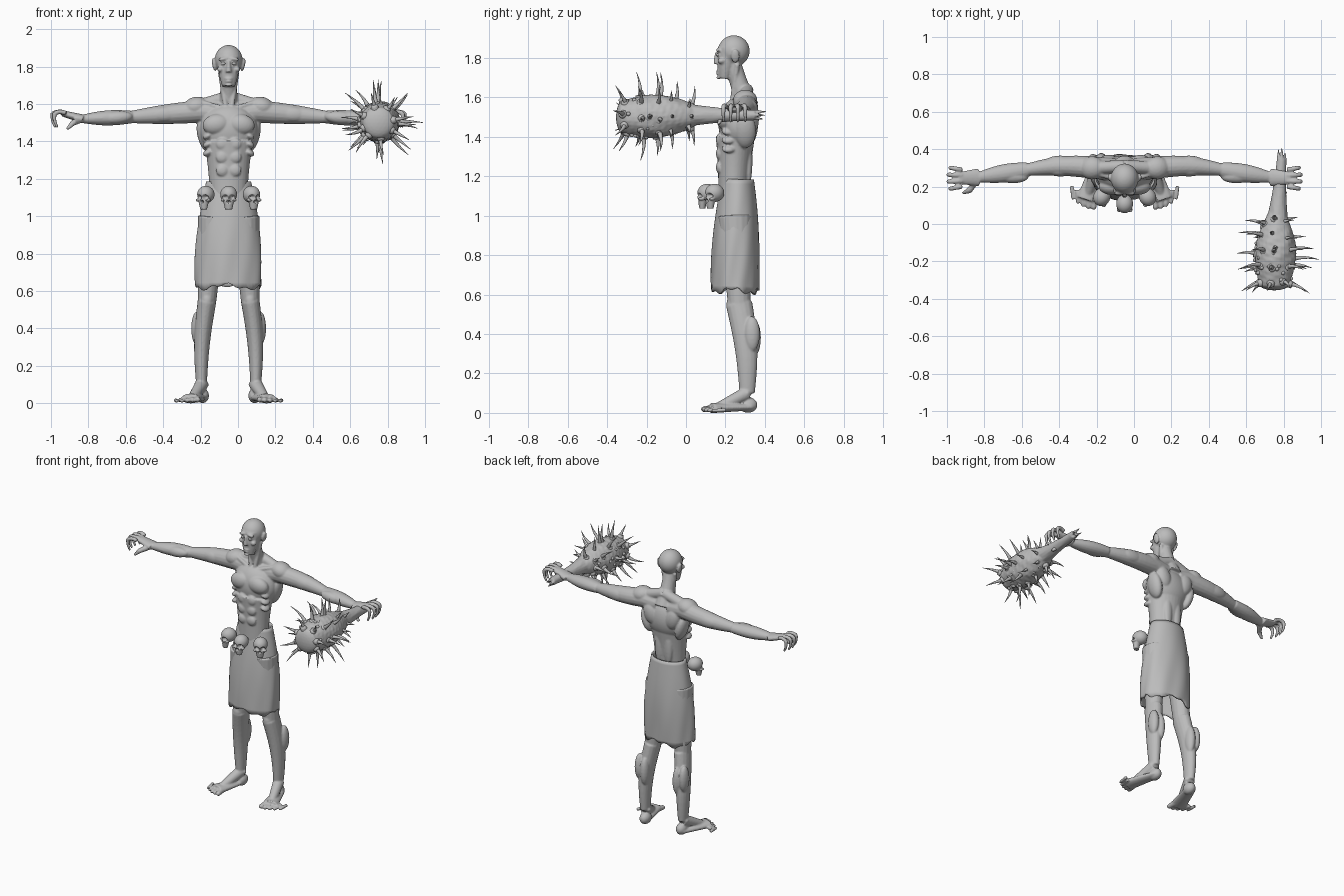
import bpy, bmesh, math, random
from mathutils import Vector, Matrix

random.seed(7)
if "Cube" in bpy.data.objects:
    bpy.data.objects.remove(bpy.data.objects["Cube"])

centre_x = -.05
across, forward, upward = Vector((1, 0, 0)), Vector((0, 1, 0)), Vector((0, 0, 1))
still = Vector((0, 0, 0))

grey = bpy.data.materials.new("clay grey")
grey.use_nodes = True
grey.diffuse_color = (.5, .5, .5, 1)
grey.node_tree.nodes["Principled BSDF"].inputs["Base Color"].default_value = grey.diffuse_color


def finish(name, bm, place=still, voxel=0, relaxing=2):
    """Turn a bmesh into a smooth object, optionally fused by remeshing."""
    bmesh.ops.recalc_face_normals(bm, faces=bm.faces)
    for face in bm.faces:
        face.smooth = True
    mesh = bpy.data.meshes.new(name)
    bm.to_mesh(mesh)
    bm.free()
    mesh.materials.append(grey)
    ob = bpy.data.objects.new(name, mesh)
    ob.location = place
    bpy.context.collection.objects.link(ob)
    if voxel:
        fuse = ob.modifiers.new("fuse", 'REMESH')
        fuse.mode, fuse.voxel_size, fuse.use_smooth_shade = 'VOXEL', voxel, True
        relax = ob.modifiers.new("relax", 'SMOOTH')
        relax.factor, relax.iterations = .5, relaxing
    return ob


def limb(bm, start, end, first, last, swell=0, flat=1, bow=still, ref=forward,
         sides=16, steps=10, cap=True, bump=None):
    """Tapering tube between two points; it can swell, bow sideways and be flattened along ref."""
    start, end, bow = Vector(start), Vector(end), Vector(bow)
    rings = []
    for i in range(steps + 1):
        t = i / steps
        arch = math.sin(math.pi * t)
        tangent = (end - start + bow * math.pi * math.cos(math.pi * t)).normalized()
        side = tangent.cross(ref).normalized()
        depth = side.cross(tangent) * flat
        radius = first + (last - first) * t + swell * arch
        ring = []
        for k in range(sides):
            a = math.tau * k / sides
            size = radius * (bump(t, a) if bump else 1)
            ring.append(bm.verts.new(start.lerp(end, t) + bow * arch
                                     + (side * math.cos(a) + depth * math.sin(a)) * size))
        rings.append(ring)
    for lower, upper in zip(rings, rings[1:]):
        for k in range(sides):
            j = (k + 1) % sides
            bm.faces.new((lower[k], lower[j], upper[j], upper[k]))
    if cap:
        bm.faces.new(rings[0])
        bm.faces.new(rings[-1])
    return rings


def lump(bm, at, size, tilt=0, detail=3):
    """Ellipsoid, tilted about the front-to-back axis."""
    place = Matrix.Translation(at) @ Matrix.Rotation(tilt, 4, 'Y') @ Matrix.Diagonal((*size, 1))
    bmesh.ops.create_icosphere(bm, subdivisions=detail, radius=1, matrix=place)


# --- Body, left half first: joints ---
body = bmesh.new()
shoulder, elbow, wrist = Vector((.15, .3, 1.56)), Vector((.52, .29, 1.53)), Vector((.78, .25, 1.52))
palm = Vector((.89, .245, 1.55))
hip, knee, ankle = Vector((.09, .25, 1)), Vector((.115, .27, .55)), Vector((.145, .31, .1))

# Face side: brow, cheek, lid and ear
lump(body, (.028, .165, 1.84), (.028, .012, .01), .15)
lump(body, (.045, .18, 1.785), (.017, .02, .015))
lump(body, (.028, .167, 1.815), (.013, .01, .01))
lump(body, (.077, .25, 1.81), (.011, .022, .036), .2)

# Neck cord, collar bone and shoulder slope
limb(body, (.045, .26, 1.77), (.015, .235, 1.58), .013, .013)
limb(body, (.01, .23, 1.57), (.15, .27, 1.61), .013, .013)
limb(body, (0, .31, 1.64), shoulder + upward * .03, .032, .036)

# Chest, belly, flank and back muscles
lump(body, (.065, .2, 1.49), (.075, .045, .056), .15)
for row in range(3):
    lump(body, (.034, .17, 1.245 + .07 * row), (.034, .018, .033))
    lump(body, (.11, .215, 1.34 + .045 * row), (.03, .035, .018), .5)
lump(body, (.13, .3, 1.43), (.036, .055, .09), .25)
lump(body, (.085, .335, 1.49), (.05, .035, .075), .3)
lump(body, (.035, .315, 1.28), (.032, .022, .13))

# Arm
limb(body, (.05, .29, 1.55), shoulder, .06, .06)
limb(body, shoulder, elbow, .06, .033, .006, bow=forward * .015)
limb(body, elbow, wrist, .034, .023, .012, 1.2)
limb(body, wrist, palm, .024, .016, flat=2)
lump(body, shoulder + upward * .025 + across * .025, (.07, .062, .053), .25)
for swing in (-1, 1):
    lump(body, shoulder.lerp(elbow, .52) + forward * (.015 + .02 * swing), (.085, .036, .043), .05)
lump(body, elbow.lerp(wrist, .3) - forward * .025, (.085, .035, .035), .08)

# Hand: four fingers curl down, the thumb reaches forward
for finger in (-1.5, -.5, .5, 1.5):
    reach = across * .01 * (1 - abs(finger))
    knuckle = palm + forward * .03 * finger - across * .02
    bend = palm + forward * .037 * finger + across * .045 + reach
    limb(body, knuckle, bend, .013, .012, bow=upward * .008, steps=6)
    limb(body, bend, bend - upward * .075 - across * .015, .012, .007, bow=across * .008, steps=6)
thumb = wrist + Vector((.05, -.07, -.02))
limb(body, wrist, thumb, .018, .016, ref=upward)
limb(body, thumb, thumb + Vector((.035, -.015, -.035)), .016, .008)

# Leg
limb(body, hip, knee, .075, .05, flat=1.15)
limb(body, knee, ankle, .05, .029, .003, 1.35, (.012, .015, 0))
lump(body, knee - forward * .035, (.032, .03, .045))
lump(body, (.17, .335, .4), (.03, .04, .09))
lump(body, (.125, .34, .38), (.03, .04, .1))
lump(body, ankle, (.04, .022, .02))

# Foot: heel, sole, instep and toes
lump(body, (.14, .315, .04), (.035, .047, .04))
limb(body, (.14, .33, .03), (.205, .13, .025), .035, .053, flat=.5, ref=upward)
limb(body, ankle, (.195, .16, .025), .036, .025)
for toe in range(5):
    thick = .019 - .002 * toe
    tip = Vector((.165 + .028 * toe, .09 + .003 * toe * toe, thick))
    limb(body, tip + Vector((.006, .065, .005)), tip, thick, thick * .8, ref=upward, steps=6)
    lump(body, tip, (thick * .8,) * 3, 0, 2)

# Mirror the half to the other side
half = bmesh.ops.duplicate(body, geom=body.verts[:] + body.edges[:] + body.faces[:])["geom"]
for part in half:
    if isinstance(part, bmesh.types.BMVert):
        part.co.x *= -1

# Middle of the body: belly, ribs, neck, skull and face
limb(body, (0, .24, 1.1), (0, .25, 1.4), .1, .13, -.005, .76, sides=32)
lump(body, (0, .265, 1.46), (.155, .1, .14), 0, 4)
limb(body, (0, .31, 1.55), (0, .235, 1.77), .062, .046, -.008)
lump(body, (0, .243, 1.836), (.074, .08, .079), 0, 4)
limb(body, (0, .215, 1.85), (0, .195, 1.695), .063, .035, .006, .85)
limb(body, (0, .155, 1.83), (0, .155, 1.77), .008, .016)
for height, width in ((1.735, .022), (1.72, .02), (1.7, .018)):
    lump(body, (0, .165, height), (width, .012, .007))
finish("body", body, across * centre_x, .0055, 3)

# --- Eyes ---
eyes = bmesh.new()
for side in (-1, 1):
    lump(eyes, (side * .028, .163, 1.816), (.011, .009, .008))
finish("eyes", eyes, across * centre_x)

# --- Wrap skirt with soft folds and uneven hem ---
skirt = bmesh.new()


def folds(t, a):
    return 1 + t * (.03 * math.sin(5 * a + 1) * math.sin(4 * t + 2) + .018 * math.sin(9 * a + 6 * t))


cloth = limb(skirt, (0, .262, 1.185), (0, .248, .62), .12, .177, .02, .69,
             sides=56, steps=24, cap=False, bump=folds)
for k, vert in enumerate(cloth[-1]):
    a = math.tau * k / len(cloth[-1])
    vert.co.z += .012 * math.sin(4 * a + 2) + .008 * math.sin(11 * a)
skirt_object = finish("skirt", skirt, across * centre_x)
skirt_object.modifiers.new("cloth", 'SOLIDIFY').thickness = .01

# --- Three skull ornaments on the waist ---
for name, side in (("right", -1), ("middle", 0), ("left", 1)):
    skull = bmesh.new()
    lump(skull, (0, 0, .016), (.045, .05, .046), 0, 5)
    limb(skull, (0, -.024, 0), (0, -.025, -.064), .034, .019, flat=.8, sides=32, steps=24)
    for cheek in (-1, 1):
        lump(skull, (cheek * .03, -.03, -.014), (.012, .016, .009))
    # Press in the eye sockets and nose hole
    for hole_x, hole_z, size in ((-.018, 0, .016), (.018, 0, .016), (0, -.023, .009)):
        for vert in skull.verts:
            off = math.hypot(vert.co.x - hole_x, vert.co.z - hole_z) / size
            if off < 1 and vert.co.y < -.015:
                vert.co.y += .024 * (1 - off * off)
    skull.transform(Matrix.Rotation(side / 2, 4, 'Z'))
    finish("skull_" + name, skull, (centre_x + side * .122, .108 + .037 * abs(side), 1.1), .003)

# --- Club: knobbly head tapering to a splintered handle ---
club = bmesh.new()
core = Vector((.75, -.19, 1.5))
grip = Vector((.79, .35, 1.51))


def knots(t, a):
    return 1 + .035 * math.sin(6 * a + 30 * t) * math.sin(19 * t)


limb(club, core - forward * .14, (.765, .06, 1.51), .08, .047, .045, ref=upward, sides=28, steps=20, bump=knots)
lump(club, core - forward * .13, (.083, .035, .083))
limb(club, (.765, 0, 1.51), grip, .06, .026, -.006, ref=upward, bump=knots)
for splinter in range(4):
    edge = Matrix.Rotation(splinter * math.pi / 2, 3, 'Y') @ across * .013
    limb(club, grip + edge - forward * .02, grip + edge * 1.5 + forward * (.035 + .008 * splinter),
         .015, .003, ref=upward, sides=8)
finish("club", club, voxel=.005)

# --- Bone spikes with raised collars, and burrs between them ---
spikes = bmesh.new()


def spike(along, angle, radius, length, lean):
    out = Vector((math.cos(angle), 0, math.sin(angle)))
    aim = (out + forward * lean).normalized()
    base = Vector((core.x, along, core.z)) + out * radius
    bend = (forward + out.cross(forward) * random.uniform(-1, 1)) * length * .08
    limb(spikes, base - aim * .02, base + aim * length, .015, .001, bow=bend, sides=10, steps=8)
    limb(spikes, base - aim * .02, base + aim * .012, .026, .017, sides=10, steps=3)


for ring, (radius, lean) in enumerate(((.086, -.45), (.1, -.1), (.1, .05), (.08, .1), (.06, .2))):
    shift = random.random()
    for k in range(8):
        angle = math.tau * (k + shift + random.uniform(-.15, .15)) / 8
        length = (radius + .04) * random.uniform(.65, 1.05)
        spike(-.31 + .08 * ring + random.uniform(-.015, .015), angle, radius, length, lean)
spike(core.y, 0, .1, .14, 0)
spike(core.y + .04, math.pi / 2, .1, .13, 0)
for k in range(46):
    angle, along = random.uniform(0, math.tau), random.uniform(-.3, 0)
    radius = .104 - 1.2 * (along - core.y) ** 2
    burr = Vector((core.x + radius * math.cos(angle), along, core.z + radius * math.sin(angle)))
    lump(spikes, burr, (.011,) * 3, 0, 2)
finish("club_spikes", spikes)
